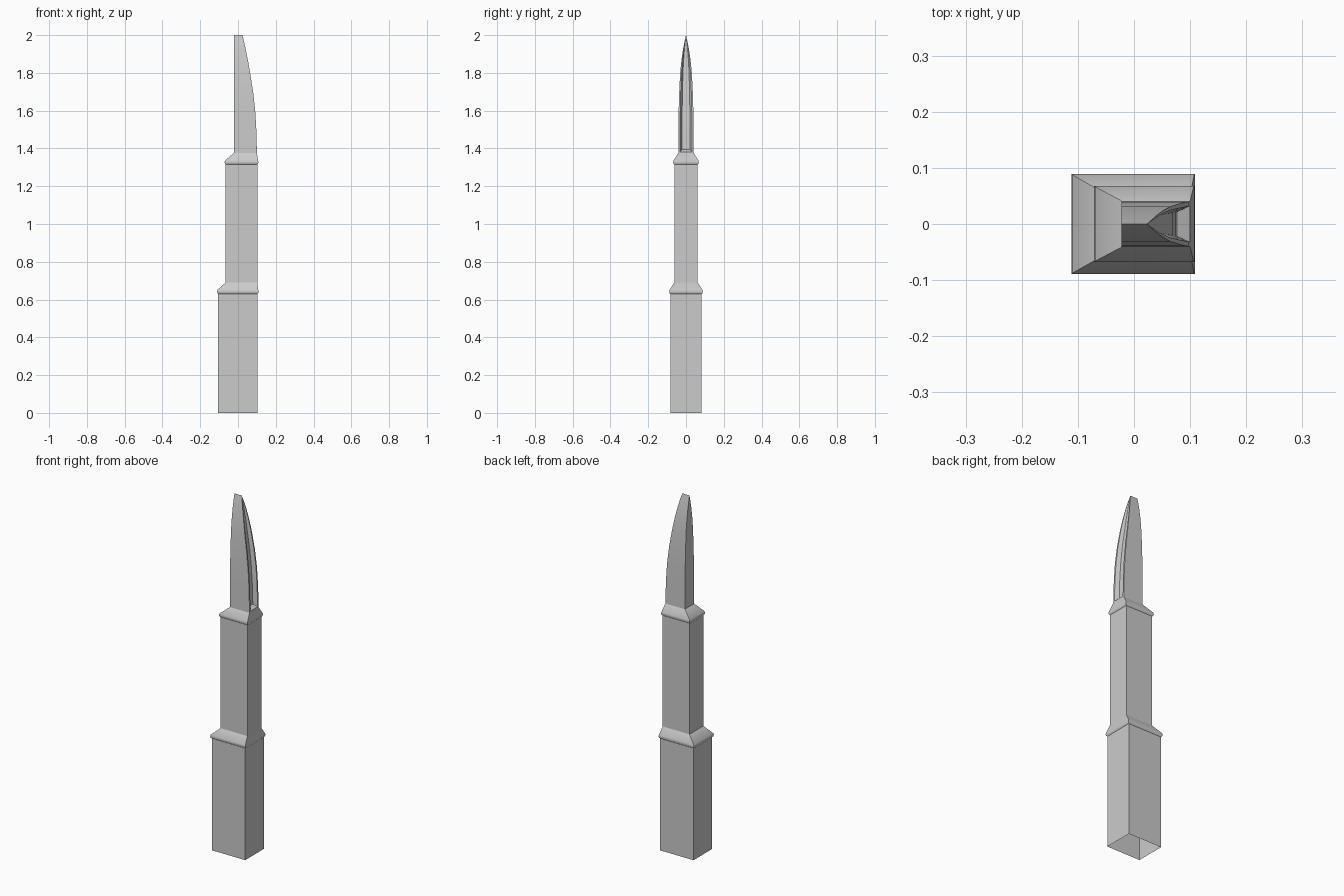
import bpy
import bmesh
import math

cube = bpy.data.objects.get("Cube")
if cube:
    bpy.data.objects.remove(cube, do_unlink=True)

grey = bpy.data.materials.new("plain_grey")
grey.use_nodes = True
colour = (0.6, 0.6, 0.6, 1)
grey.diffuse_color = colour
grey.node_tree.nodes["Principled BSDF"].inputs["Base Color"].default_value = colour


def loft(bm, rings):
    """Bridge closed rings of points, bottom to top."""
    rows = [[bm.verts.new(p) for p in ring] for ring in rings]
    for low, high in zip(rows, rows[1:]):
        n = len(low)
        for i in range(n):
            j = (i + 1) % n
            bm.faces.new((low[i], low[j], high[j], high[i]))
    return rows


def finish(bm, name, angle):
    bmesh.ops.remove_doubles(bm, verts=bm.verts, dist=0.0002)
    bmesh.ops.recalc_face_normals(bm, faces=bm.faces)
    mesh = bpy.data.meshes.new(name)
    bm.to_mesh(mesh)
    bm.free()
    mesh.materials.append(grey)
    obj = bpy.data.objects.new(name, mesh)
    bpy.context.collection.objects.link(obj)
    bpy.ops.object.select_all(action='DESELECT')
    obj.select_set(True)
    bpy.context.view_layer.objects.active = obj
    bpy.ops.object.shade_smooth_by_angle(angle=math.radians(angle))


def tower(name, sections):
    """Open rectangular shell from (z, back x, front x, half depth)."""
    bm = bmesh.new()
    loft(bm, [[(a, -w, z), (b, -w, z), (b, w, z), (a, w, z)]
              for z, a, b, w in sections])
    finish(bm, name, 50)


def collar(z, low, high):
    """Rounded lip that slopes in from the low to the high section."""
    (a, b, w), (c, d, v) = low, high
    lip = 0.006
    return [(z, a, b, w), (z + 0.004, a - lip * 0.7, b + lip * 0.7, w + lip * 0.7),
            (z + 0.012, a - lip, b + lip, w + lip),
            (z + 0.021, a - lip * 0.7, b + lip * 0.7, w + lip * 0.7),
            (z + 0.06, c, d, v)]


# Stepped shaft, open underneath
base = (-0.105, 0.103, 0.083)
middle = (-0.065, 0.102, 0.062)
neck = (-0.022, 0.1, 0.041)
tower("base_shaft", [(0, *base), (0.63, *base)])
tower("lower_collar", collar(0.63, base, middle))
tower("middle_shaft", [(0.69, *middle), (1.315, *middle)])
tower("upper_collar", collar(1.315, middle, neck))

# Tapering crown with a grooved curved face: (z, front x, half depth)
profile = [(1.375, 0.1, 0.041), (1.5, 0.097, 0.04), (1.6, 0.091, 0.039),
           (1.7, 0.08, 0.036), (1.8, 0.064, 0.031), (1.87, 0.052, 0.024),
           (1.93, 0.04, 0.015), (1.97, 0.031, 0.007), (2, 0.023, 0)]
rings = []
for k, (z, x, w) in enumerate(profile):
    rim_z, floor_z = (z + 0.007, z + 0.02) if k == 0 else (z, z)
    half = [(-0.022, w, z), (x, w, z), (x, w * 0.78, rim_z),
            (x - w * 0.55, w * 0.52, floor_z)]
    rings.append([(px, -py, pz) for px, py, pz in half] + half[::-1])
bm = bmesh.new()
foot = loft(bm, rings)[0]
bm.faces.new((foot[1], foot[2], foot[5], foot[6]))  # rim below the groove
bm.faces.new((foot[2], foot[3], foot[4], foot[5]))  # sloping sill
finish(bm, "grooved_crown", 30)
